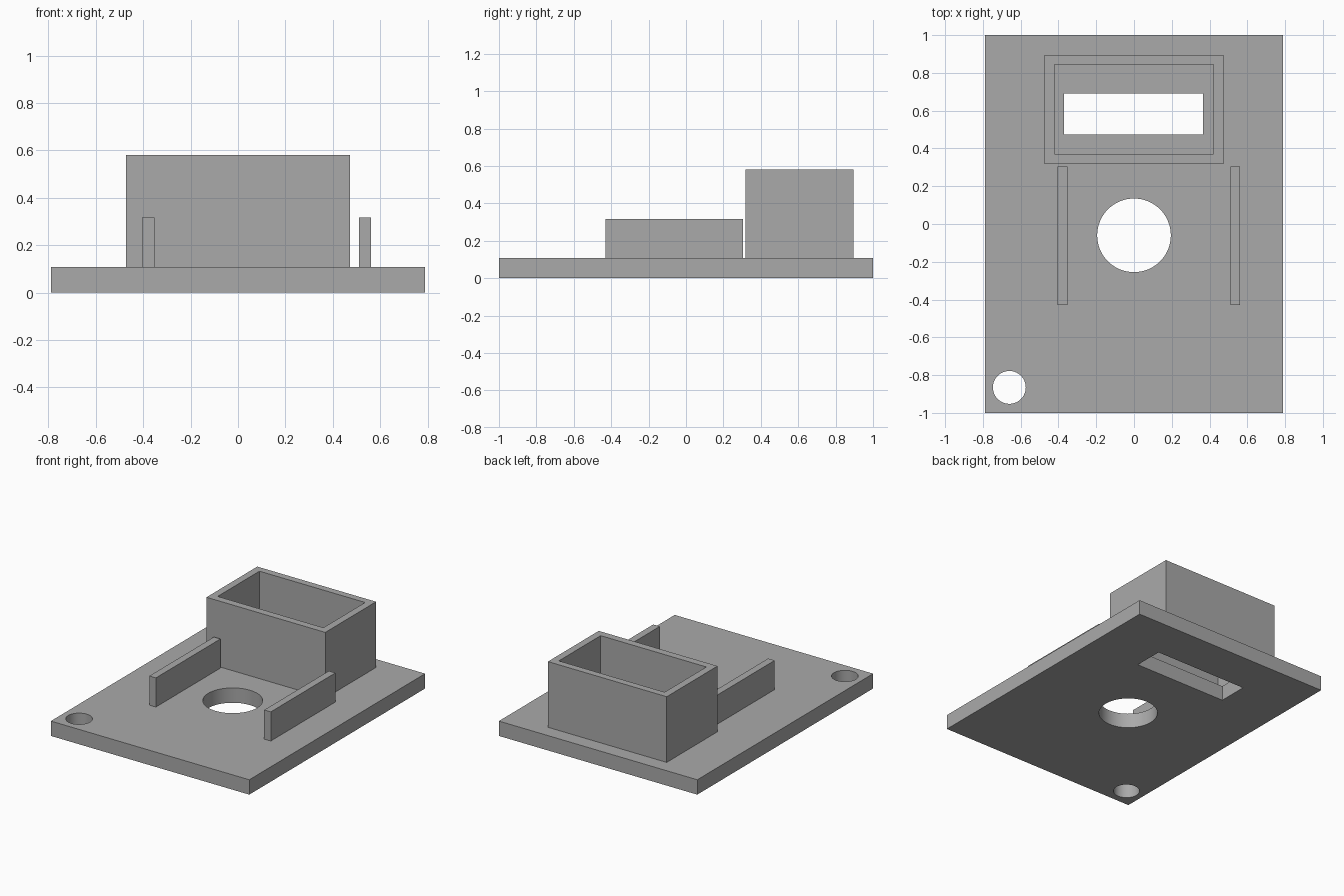
import bpy
import math

default = bpy.data.objects.get("Cube")
if default:
    bpy.data.objects.remove(default, do_unlink=True)

grey = bpy.data.materials.new("plain grey")
grey.use_nodes = True
colour = (0.4, 0.4, 0.4, 1)
grey.diffuse_color = colour
grey.node_tree.nodes["Principled BSDF"].inputs["Base Color"].default_value = colour

BASE_TOP = 0.107


def block(name, x, y, z):
    """Box spanning the given (low, high) ranges."""
    spans = (x, y, z)
    bpy.ops.mesh.primitive_cube_add(size=1, location=[sum(s) / 2 for s in spans])
    ob = bpy.context.object
    ob.name = name
    ob.scale = [s[1] - s[0] for s in spans]
    bpy.ops.object.transform_apply(location=False, rotation=False, scale=True)
    ob.data.materials.append(grey)
    return ob


def hole_cutter(x, y, radius):
    bpy.ops.mesh.primitive_cylinder_add(vertices=64, radius=radius, depth=1, location=(x, y, 0))
    ob = bpy.context.object
    ob.name = "hole_cutter"
    ob.data.materials.append(grey)
    return ob


def cut(target, cutter):
    cutter.hide_render = True
    mod = target.modifiers.new("cut", 'BOOLEAN')
    mod.operation = 'DIFFERENCE'
    mod.solver = 'EXACT'
    mod.object = cutter
    bpy.context.view_layer.objects.active = target
    bpy.ops.object.modifier_apply(modifier=mod.name)
    bpy.data.objects.remove(cutter, do_unlink=True)


# Base plate with a slot, a large centre hole and a small corner hole
base = block("base_plate", (-0.79, 0.79), (-1, 1), (0, BASE_TOP))
cut(base, block("slot_cutter", (-0.37, 0.365), (0.475, 0.69), (-0.5, 0.5)))
cut(base, hole_cutter(0, -0.06, 0.195))
cut(base, hole_cutter(-0.66, -0.865, 0.087))
bpy.ops.object.select_all(action='DESELECT')
base.select_set(True)
bpy.context.view_layer.objects.active = base
bpy.ops.object.shade_smooth_by_angle(angle=math.radians(30))

# Open box standing over the slot
box = block("box_walls", (-0.473, 0.473), (0.317, 0.895), (BASE_TOP, 0.58))
cut(box, block("box_cutter", (-0.421, 0.421), (0.37, 0.845), (-0.5, 1)))

# Two upright rails either side of the centre hole
for name, x in (("right_rail", -0.405), ("left_rail", 0.51)):
    block(name, (x, x + 0.052), (-0.43, 0.305), (BASE_TOP, 0.317))
